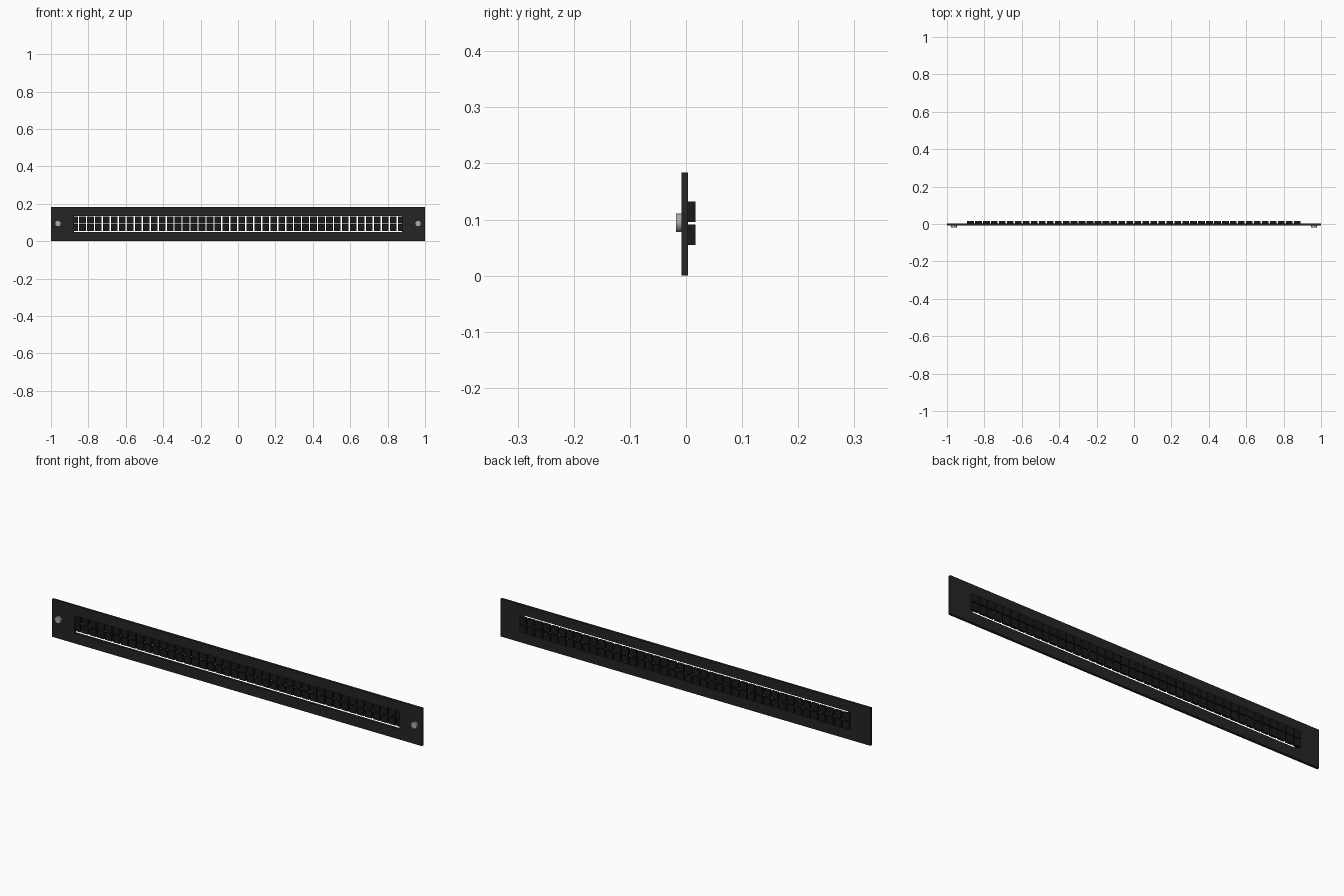
import bpy, bmesh, math
from mathutils import Matrix

if "Cube" in bpy.data.objects:
    bpy.data.objects.remove(bpy.data.objects["Cube"])

PLATE_F, PLATE_B = -0.008, 0.004
HEIGHT, MID = 0.184, 0.0935


def material(name, rgb):
    m = bpy.data.materials.new(name)
    m.diffuse_color = (*rgb, 1)
    m.use_nodes = True
    m.node_tree.nodes["Principled BSDF"].inputs["Base Color"].default_value = m.diffuse_color
    return m


def add_box(bm, x0, x1, y0, y1, z0, z1):
    mat = Matrix.Translation(((x0 + x1) / 2, (y0 + y1) / 2, (z0 + z1) / 2))
    mat = mat @ Matrix.Diagonal((x1 - x0, y1 - y0, z1 - z0, 1))
    bmesh.ops.create_cube(bm, size=1, matrix=mat)


def finish(bm, name, mat):
    bmesh.ops.recalc_face_normals(bm, faces=bm.faces)
    me = bpy.data.meshes.new(name)
    bm.to_mesh(me)
    bm.free()
    me.materials.append(mat)
    ob = bpy.data.objects.new(name, me)
    bpy.context.collection.objects.link(ob)
    return ob


plate_mat = material("plate_black", (0.018, 0.018, 0.02))
block_mat = material("block_black", (0.01, 0.01, 0.01))
screw_mat = material("screw_grey", (0.4, 0.4, 0.4))

# Flat panel with one long rectangular opening
bm = bmesh.new()
rings = []
for y in (PLATE_F, PLATE_B):
    for x0, x1, z0, z1 in ((-1, 1, 0, HEIGHT), (-0.878, 0.878, 0.05, 0.136)):
        rings.append([bm.verts.new((x, y, z)) for x, z in
                      ((x0, z0), (x1, z0), (x1, z1), (x0, z1))])
fo, fi, bo, bi = rings
for a, b in ((fo, fi), (bo, bi), (fo, bo), (fi, bi)):
    for i in range(4):
        j = (i + 1) % 4
        bm.faces.new((a[i], a[j], b[j], b[i]))
finish(bm, "panel_plate", plate_mat)

# Two rows of small blocks behind the opening
cols, start, end, gap = 42, -0.892, 0.89, 0.007
pitch = (end - start + gap) / cols
for row, (z0, z1) in (("lower", (0.055, 0.0915)), ("upper", (0.0955, 0.132))):
    bm = bmesh.new()
    for i in range(cols):
        x = start + i * pitch
        add_box(bm, x, x + pitch - gap, PLATE_B, 0.0168, z0, z1)
    finish(bm, row + "_block_row", block_mat)

# Screw heads at both ends
for side, x in (("left", -0.963), ("right", 0.963)):
    bm = bmesh.new()
    depth = 0.0105
    mat = Matrix.Translation((x, PLATE_F - depth / 2 + 0.0005, 0.0945))
    mat = mat @ Matrix.Rotation(math.radians(90), 4, 'X')
    bmesh.ops.create_cone(bm, cap_ends=True, segments=16, radius1=0.0165,
                          radius2=0.0165, depth=depth, matrix=mat)
    ob = finish(bm, side + "_screw_head", screw_mat)
    bpy.ops.object.select_all(action='DESELECT')
    ob.select_set(True)
    bpy.context.view_layer.objects.active = ob
    bpy.ops.object.shade_smooth_by_angle(angle=math.radians(40))
